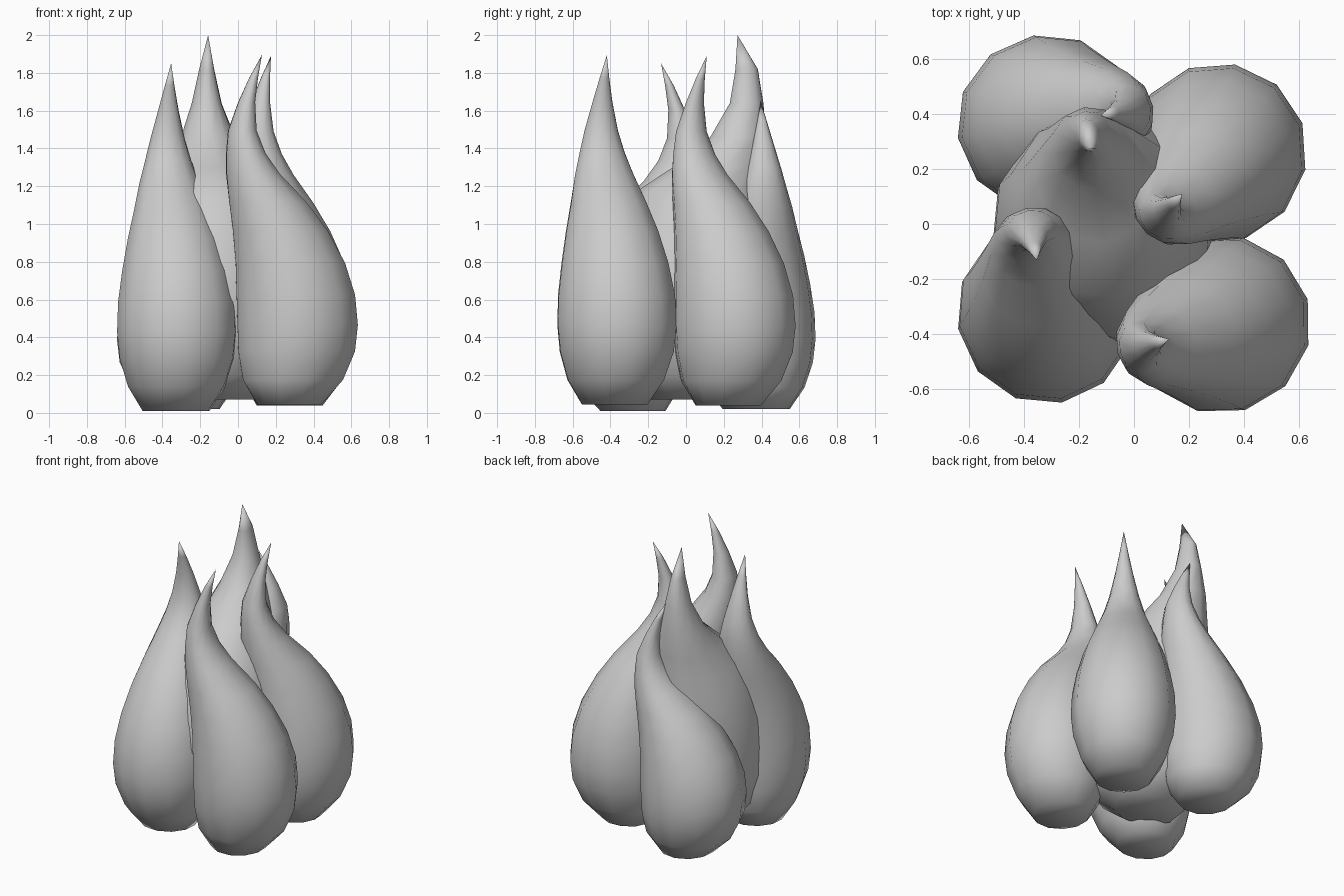
import bpy
import bmesh
from math import cos, sin, pi, radians

cube = bpy.data.objects.get("Cube")
if cube:
    bpy.data.objects.remove(cube, do_unlink=True)

SIDES = 12

grey = bpy.data.materials.new("neutral_grey")
grey.use_nodes = True
grey.diffuse_color = (0.6, 0.6, 0.6, 1)
grey.node_tree.nodes["Principled BSDF"].inputs["Base Color"].default_value = (0.6, 0.6, 0.6, 1)

# Each ring: height, outer edge and inner edge along the lean, half width
OUTER = [
    (0.00, -0.13, 0.22, 0.18), (0.13, -0.25, 0.30, 0.262), (0.28, -0.315, 0.325, 0.31),
    (0.42, -0.33, 0.33, 0.325), (0.58, -0.315, 0.335, 0.318), (0.75, -0.26, 0.34, 0.29),
    (0.92, -0.165, 0.355, 0.25), (1.07, -0.05, 0.375, 0.205), (1.22, 0.10, 0.39, 0.16),
    (1.33, 0.18, 0.39, 0.125), (1.45, 0.228, 0.38, 0.092), (1.60, 0.235, 0.325, 0.055),
    (1.73, 0.218, 0.265, 0.026), (1.85, 0.194, 0.196, 0.001),
]
MIDDLE = [
    (0.00, -0.20, 0.17, 0.22), (0.13, -0.36, 0.32, 0.34), (0.33, -0.43, 0.38, 0.40),
    (0.53, -0.45, 0.40, 0.41), (0.73, -0.42, 0.41, 0.40), (0.93, -0.35, 0.42, 0.35),
    (1.10, -0.27, 0.42, 0.285), (1.23, -0.07, 0.425, 0.215), (1.39, 0.13, 0.43, 0.145),
    (1.57, 0.235, 0.415, 0.08), (1.75, 0.265, 0.385, 0.04), (1.93, 0.274, 0.276, 0.001),
]


def clove(name, rings, centre, lean, height=1.0):
    """Loft a leaning teardrop bulb with a hooked tip."""
    bm = bmesh.new()
    ca, sa = cos(radians(lean)), sin(radians(lean))
    loops = []
    for z, outer, inner, half in rings:
        mid, reach = (outer + inner) / 2, (inner - outer) / 2
        loop = []
        for i in range(SIDES):
            t = 2 * pi * i / SIDES
            u, v = mid + reach * cos(t), half * sin(t)
            loop.append(bm.verts.new((centre[0] + u * ca - v * sa,
                                      centre[1] + u * sa + v * ca,
                                      centre[2] + z * height)))
        loops.append(loop)
    for low, high in zip(loops, loops[1:]):
        for i in range(SIDES):
            j = (i + 1) % SIDES
            bm.faces.new((low[i], low[j], high[j], high[i]))
    bm.faces.new(loops[0][::-1])
    # Close the tip to a point
    bmesh.ops.pointmerge(bm, verts=loops[-1], merge_co=loops[-1][0].co)
    bmesh.ops.recalc_face_normals(bm, faces=bm.faces)
    mesh = bpy.data.meshes.new(name)
    bm.to_mesh(mesh)
    bm.free()
    mesh.materials.append(grey)
    obj = bpy.data.objects.new(name, mesh)
    bpy.context.collection.objects.link(obj)
    bpy.ops.object.select_all(action="DESELECT")
    obj.select_set(True)
    bpy.context.view_layer.objects.active = obj
    bpy.ops.object.shade_smooth_by_angle(angle=radians(80))


# Four outer cloves leaning inwards around one larger middle clove
clove("front_right_clove", OUTER, (-0.32, -0.325, 0.01), 100, 0.995)
clove("front_left_clove", OUTER, (0.315, -0.365, 0.045), 196)
clove("back_left_clove", OUTER, (0.303, 0.258, 0.04), 229)
clove("back_right_clove", OUTER, (-0.315, 0.365, 0.02), 9, 0.88)
clove("middle_clove", MIDDLE, (-0.115, 0.0, 0.07), 99)
